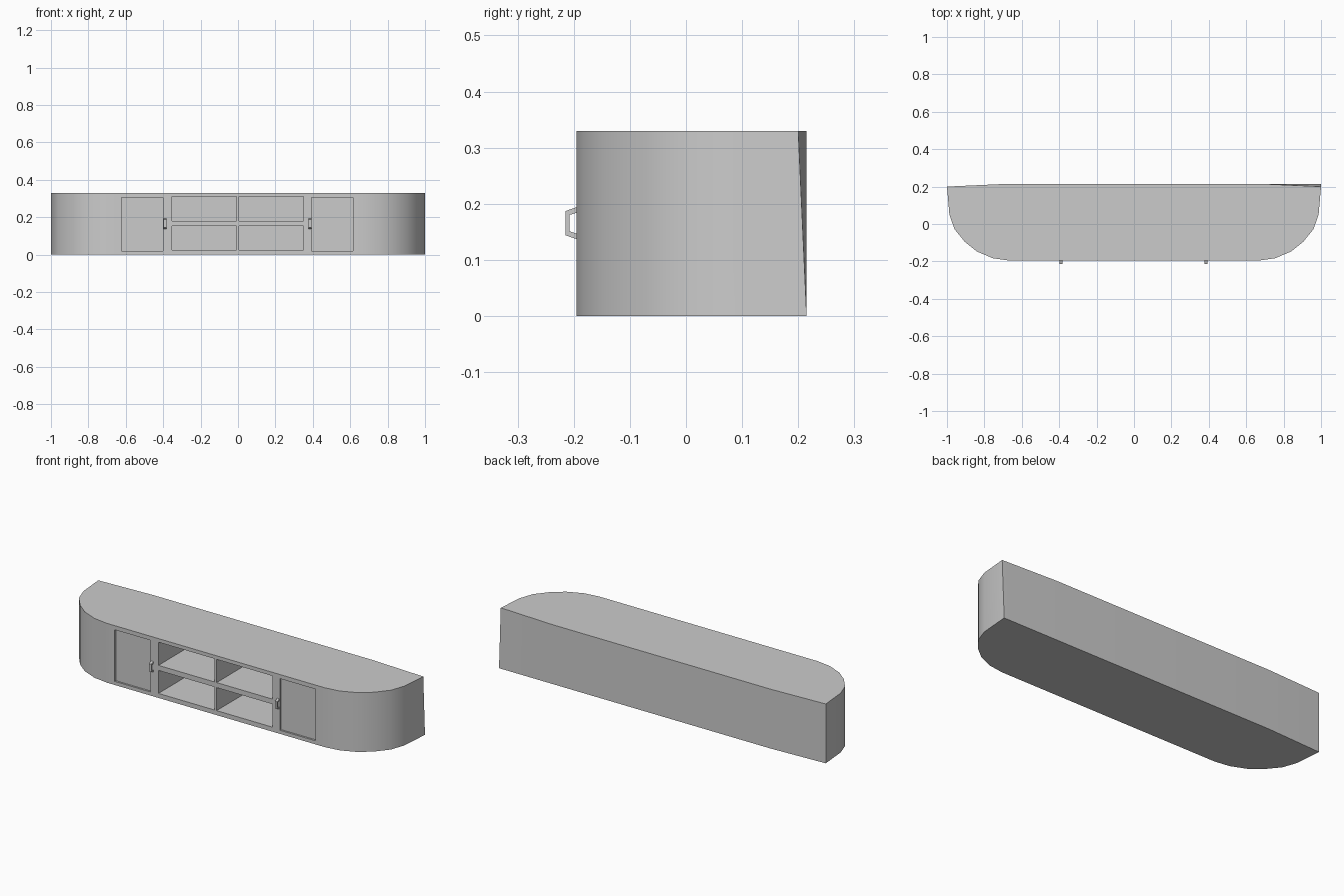
import bpy, bmesh

if "Cube" in bpy.data.objects:
    bpy.data.objects.remove(bpy.data.objects["Cube"])

H = 0.33
FRONT, BACK = -0.195, 0.215


def finish(name, bm):
    bmesh.ops.recalc_face_normals(bm, faces=bm.faces)
    me = bpy.data.meshes.new(name)
    bm.to_mesh(me)
    bm.free()
    ob = bpy.data.objects.new(name, me)
    bpy.context.collection.objects.link(ob)
    return ob


def add_box(bm, x0, x1, y0, y1, z0, z1):
    verts = bmesh.ops.create_cube(bm, size=1)["verts"]
    for v in verts:
        v.co = ((x0 + x1) / 2 + v.co.x * (x1 - x0),
                (y0 + y1) / 2 + v.co.y * (y1 - y0),
                (z0 + z1) / 2 + v.co.z * (z1 - z0))


# Cabinet body: bow-ended plan outline, mirrored left to right
right_half = [(0.67, FRONT), (0.755, -0.183), (0.84, -0.147), (0.905, -0.095),
              (0.96, -0.027), (0.987, 0.05), (1.0, 0.2), (0.67, BACK)]
outline = right_half + [(-x, y) for x, y in reversed(right_half)]
bm = bmesh.new()
low = [bm.verts.new((x, y, 0)) for x, y in outline]
top = [bm.verts.new((x, y, H)) for x, y in outline]
low[6].co.y = BACK  # one lower back corner stays square
bm.faces.new(low)
bm.faces.new(top)
n = len(outline)
for i in range(n):
    j = (i + 1) % n
    bm.faces.new((low[i], low[j], top[j], top[i]))
body = finish("cabinet_body", bm)

# Cutters: four open compartments and two shallow door recesses
bm = bmesh.new()
for x0, x1 in ((-0.353, -0.009), (0.005, 0.349)):
    for z0, z1 in ((0.025, 0.153), (0.181, 0.31)):
        add_box(bm, x0, x1, FRONT - 0.05, 0.2, z0, z1)
for x0, x1 in ((-0.622, -0.402), (0.394, 0.614)):
    add_box(bm, x0, x1, FRONT - 0.05, FRONT + 0.01, 0.02, 0.307)
cutter = finish("opening_cutter", bm)
cutter.hide_render = True

mod = body.modifiers.new("openings", "BOOLEAN")
mod.operation = "DIFFERENCE"
mod.solver = "EXACT"
mod.object = cutter
bpy.context.view_layer.objects.active = body
body.select_set(True)
bpy.ops.object.modifier_apply(modifier=mod.name)
bpy.data.objects.remove(cutter)
bpy.ops.object.shade_smooth_by_angle(angle=0.5)

# Door handles: bracket profile in y/z, extruded along x
outer = [(FRONT, 0.194), (-0.215, 0.187), (-0.215, 0.144), (FRONT, 0.137)]
inner = [(FRONT, 0.184), (-0.208, 0.180), (-0.208, 0.151), (FRONT, 0.147)]
for name, cx in (("left_door_handle", -0.39), ("right_door_handle", 0.385)):
    bm = bmesh.new()
    o = [bm.verts.new((cx - 0.007, y, z)) for y, z in outer]
    i = [bm.verts.new((cx - 0.007, y, z)) for y, z in inner]
    faces = [bm.faces.new((o[k], o[k + 1], i[k + 1], i[k])) for k in range(3)]
    ext = bmesh.ops.extrude_face_region(bm, geom=faces, use_keep_orig=True)
    for v in ext["geom"]:
        if isinstance(v, bmesh.types.BMVert):
            v.co.x += 0.014
    finish(name, bm)
